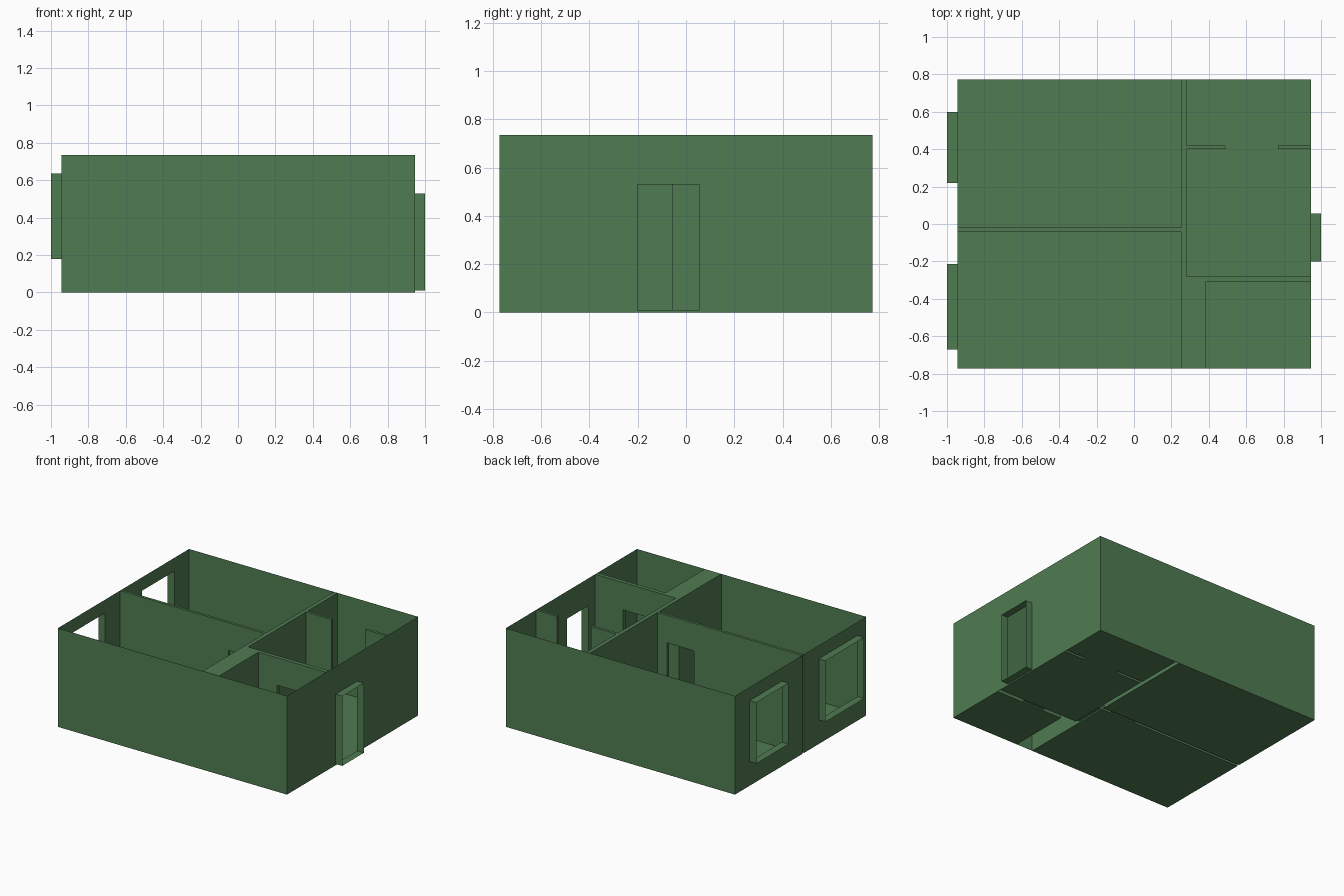
import bpy, bmesh

if "Cube" in bpy.data.objects:
    bpy.data.objects.remove(bpy.data.objects["Cube"])

H = 0.735                      # wall height
X, Y = 0.945, 0.773            # outer half sizes
DOOR = (0.01, 0.53)            # door bottom and top
WIN = (0.18, 0.635)            # window bottom and top

green = bpy.data.materials.new("wall_green")
green.diffuse_color = (0.08, 0.2, 0.085, 1)
green.use_nodes = True
green.node_tree.nodes["Principled BSDF"].inputs["Base Color"].default_value = green.diffuse_color


def make(name, polys):
    """Build one thin-sheet object from polygons, welding shared corners."""
    bm = bmesh.new()
    for poly in polys:
        bm.faces.new([bm.verts.new(p) for p in poly])
    bmesh.ops.remove_doubles(bm, verts=bm.verts, dist=1e-4)
    me = bpy.data.meshes.new(name)
    bm.to_mesh(me)
    bm.free()
    me.materials.append(green)
    ob = bpy.data.objects.new(name, me)
    bpy.context.collection.objects.link(ob)
    return ob


def wall(p, q, hole=None):
    """Upright sheet from p to q; hole = (start, end, bottom, top) along the varying axis."""
    axis = 0 if abs(p[0] - q[0]) > abs(p[1] - q[1]) else 1
    fixed = p[1 - axis]

    def quad(a, b, z0, z1):
        pt = (lambda s, z: (s, fixed, z)) if axis == 0 else (lambda s, z: (fixed, s, z))
        return [pt(a, z0), pt(b, z0), pt(b, z1), pt(a, z1)]

    a, b = p[axis], q[axis]
    if not hole:
        return [quad(a, b, 0, H)]
    s, e, z0, z1 = hole
    if a > b:
        s, e = e, s
    return [quad(a, s, 0, H), quad(e, b, 0, H), quad(s, e, 0, z0), quad(s, e, z1, H)]


def room(name, outline, holes):
    """Floor plus walls around an outline; holes maps edge number to an opening."""
    polys = [[(x, y, 0) for x, y in outline]]
    for i, p in enumerate(outline):
        polys += wall(p, outline[(i + 1) % len(outline)], holes.get(i))
    make(name, polys)


def sleeve(name, axis, d0, d1, s, e, z0, z1):
    """Four-sided open lining of an opening, running from d0 to d1 along axis."""
    def pt(d, u, z):
        return (d, u, z) if axis == 0 else (u, d, z)
    ring = [(s, z0), (e, z0), (e, z1), (s, z1)]
    polys = []
    for i in range(4):
        a, b = ring[i], ring[(i + 1) % 4]
        polys.append([pt(d0, *a), pt(d0, *b), pt(d1, *b), pt(d1, *a)])
    make(name, polys)


def box_outline(x0, x1, y0, y1):
    return [(x0, y0), (x1, y0), (x1, y1), (x0, y1)]


# Openings along their walls
win_back, win_front = (0.22, 0.60, *WIN), (-0.67, -0.215, *WIN)
entry = (-0.20, 0.055, *DOOR)
door_rooms = (-0.05, 0.17, *DOOR)      # between the two left rooms
door_hall = (-0.275, -0.055, *DOOR)    # front left room to hall
door_small = (0.54, 0.715, *DOOR)      # hall to small room

# Rooms (edges: 0 front, 1 right, 2 back, 3 left)
room("back_left_room", box_outline(-X, 0.25, -0.02, Y), {0: door_rooms, 3: win_back})
room("front_left_room", box_outline(-X, 0.25, -Y, -0.04),
     {1: door_hall, 2: door_rooms, 3: win_front})
room("small_room", box_outline(0.385, X, -Y, -0.31), {2: door_small})
room("hall", [(0.28, -0.28), (X, -0.28), (X, 0.40), (0.77, 0.40), (0.77, 0.42), (X, 0.42),
              (X, Y), (0.28, Y), (0.28, 0.42), (0.49, 0.42), (0.49, 0.40), (0.28, 0.40)],
     {0: door_small, 1: entry, 11: door_hall})

# Caps over the hollow partitions
caps = [(-X, 0.25, -0.04, -0.02), (0.25, 0.28, -0.28, Y), (0.25, 0.385, -Y, -0.31),
        (0.25, X, -0.31, -0.28), (0.28, 0.49, 0.40, 0.42), (0.77, X, 0.40, 0.42)]
make("partition_caps", [[(x, y, H) for x, y in box_outline(*c)] for c in caps])

# Outer wall strips closing the partition ends
make("outer_wall_strips",
     wall((0.25, -Y), (0.385, -Y)) + wall((0.25, Y), (0.28, Y))
     + wall((X, -0.31), (X, -0.28)) + wall((X, 0.40), (X, 0.42)))

# Window and door linings
sleeve("back_window_frame", 0, -1.0, -X, *win_back)
sleeve("front_window_frame", 0, -1.0, -X, *win_front)
sleeve("entry_door_frame", 0, X, 1.0, *entry)
sleeve("left_rooms_door_frame", 1, -0.04, -0.02, *door_rooms)
sleeve("hall_door_frame", 0, 0.25, 0.28, *door_hall)
sleeve("small_room_door_frame", 1, -0.31, -0.28, *door_small)
